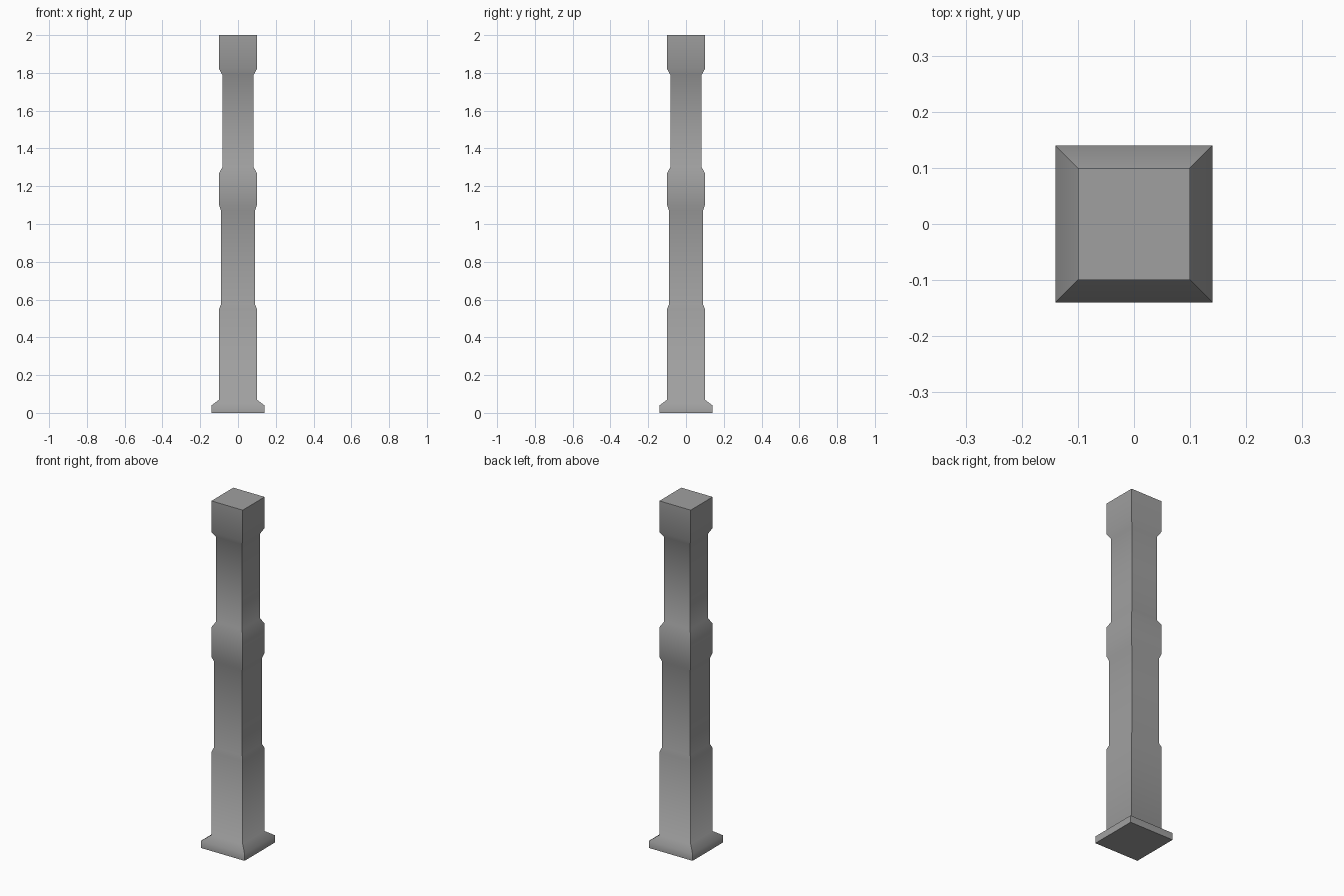
import bpy
import bmesh

if "Cube" in bpy.data.objects:
    bpy.data.objects.remove(bpy.data.objects["Cube"])

# Half width and height of each square ring, from floor to top
PROFILE = [
    (0.14, 0.0), (0.14, 0.04), (0.10, 0.07),      # flared foot
    (0.10, 0.55), (0.09, 0.575),                  # lower block
    (0.09, 1.07), (0.10, 1.10),                   # lower shaft
    (0.10, 1.27), (0.083, 1.30),                  # middle block
    (0.083, 1.79), (0.10, 1.82), (0.10, 2.0),     # upper shaft and head
]
CORNERS = [(-1, -1), (1, -1), (1, 1), (-1, 1)]

grey = bpy.data.materials.new("stone grey")
grey.diffuse_color = (0.35, 0.35, 0.35, 1)
grey.use_nodes = True
grey.node_tree.nodes["Principled BSDF"].inputs["Base Color"].default_value = grey.diffuse_color

bm = bmesh.new()
rings = [[bm.verts.new((x * w, y * w, z)) for x, y in CORNERS] for w, z in PROFILE]

# Four sides, smooth up and down but sharp at the corners
for low, high in zip(rings, rings[1:]):
    for i in range(4):
        j = (i + 1) % 4
        bm.faces.new((low[i], low[j], high[j], high[i])).smooth = True
    for a, b in zip(low, high):
        bm.edges.get((a, b)).smooth = False

# Flat end caps with sharp rims
for cap in (list(reversed(rings[0])), rings[-1]):
    face = bm.faces.new(cap)
    for edge in face.edges:
        edge.smooth = False

mesh = bpy.data.meshes.new("square_column")
bm.to_mesh(mesh)
bm.free()
mesh.materials.append(grey)
column = bpy.data.objects.new("square_column", mesh)
bpy.context.collection.objects.link(column)
